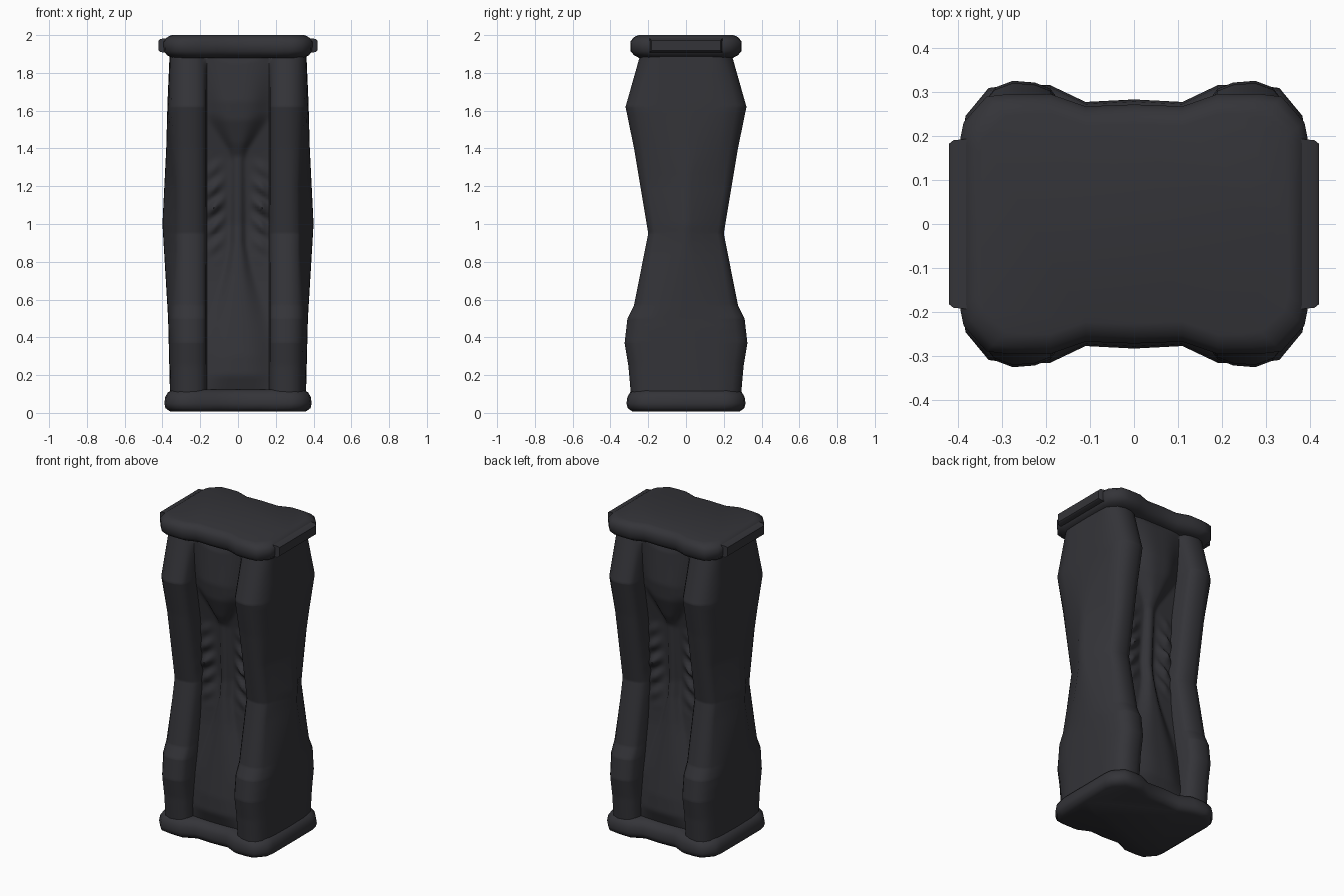
import bpy
import bmesh
import math

if "Cube" in bpy.data.objects:
    bpy.data.objects.remove(bpy.data.objects["Cube"], do_unlink=True)

mat = bpy.data.materials.new("charcoal stone")
mat.use_nodes = True
colour = (0.034, 0.034, 0.040, 1)
mat.diffuse_color = colour
bsdf = mat.node_tree.nodes["Principled BSDF"]
bsdf.inputs["Base Color"].default_value = colour
bsdf.inputs["Roughness"].default_value = 0.8


def lerp_at(table, t):
    """Linear lookup in a short list of (position, value) pairs."""
    if t <= table[0][0]:
        return table[0][1]
    for (a, va), (b, vb) in zip(table, table[1:]):
        if t <= b:
            return va + (vb - va) * (t - a) / (b - a)
    return table[-1][1]


def loft(name, rings, angle=40):
    """Skin a stack of equal-length closed rings and cap both ends."""
    bm = bmesh.new()
    rows = [[bm.verts.new(p) for p in ring] for ring in rings]
    n = len(rows[0])
    for low, high in zip(rows, rows[1:]):
        for i in range(n):
            j = (i + 1) % n
            bm.faces.new((low[i], low[j], high[j], high[i]))
    bm.faces.new(rows[0])
    bm.faces.new(rows[-1])
    bmesh.ops.recalc_face_normals(bm, faces=bm.faces)
    me = bpy.data.meshes.new(name)
    bm.to_mesh(me)
    bm.free()
    ob = bpy.data.objects.new(name, me)
    bpy.context.collection.objects.link(ob)
    me.materials.append(mat)
    bpy.ops.object.select_all(action="DESELECT")
    ob.select_set(True)
    bpy.context.view_layer.objects.active = ob
    bpy.ops.object.shade_smooth_by_angle(angle=math.radians(angle))
    return ob


def mirrored_ring(quarter, z):
    """Quarter outline runs from the side (y = 0) to the middle (x = 0)."""
    half = quarter + [(-x, y) for x, y in reversed(quarter[:-1])]
    ring = half + [(-x, -y) for x, y in half[1:-1]]
    return [(x, y, z) for x, y in ring]


# Profiles along the height
DEPTH = [(0.08, 0.29), (0.25, 0.305), (0.37, 0.325), (0.5, 0.31), (0.57, 0.275),
         (0.95, 0.20), (1.4, 0.275), (1.62, 0.32), (1.85, 0.255), (1.92, 0.235)]
SIDE = [(0.1, 0.36), (0.5, 0.37), (1.0, 0.40), (1.4, 0.38), (1.65, 0.373), (1.9, 0.362)]
CORNER = [(0.1, 0.352), (0.5, 0.357), (0.85, 0.34), (1.2, 0.34), (1.6, 0.365), (1.9, 0.355)]
RIDGE = [(0.1, 0.17), (0.45, 0.19), (0.9, 0.035), (1.25, 0.035), (1.4, 0.09), (1.7, 0.16)]
# Recessed panel, the bulb standing out of it, and the bulb's half width
PANEL = [(0.1, 0.21), (0.4, 0.19), (0.7, 0.145), (1.0, 0.115), (1.35, 0.14),
         (1.55, 0.175), (1.9, 0.2)]
BULB = [(0.1, 0.215), (0.2, 0.25), (0.3, 0.245), (0.5, 0.215), (0.73, 0.18),
        (1.0, 0.145), (1.36, 0.16), (1.43, 0.195), (1.55, 0.235), (1.65, 0.245), (1.9, 0.22)]
WIDTH = [(0.15, 0.24), (0.45, 0.18), (0.75, 0.08), (0.9, 0.045), (1.34, 0.04),
         (1.4, 0.06), (1.58, 0.19), (1.9, 0.24)]
EDGE = 0.165


def panel_depth(x, z):
    """Recessed panel with a raised bulb, a narrow neck and slanted folds."""
    back, front = lerp_at(PANEL, z), lerp_at(BULB, z)
    reach = min(1, x / lerp_at(WIDTH, z))
    bulge = 0.5 + 0.5 * math.cos(math.pi * reach ** 1.5)
    y = back + (front - back) * bulge
    fold = max(0, 1 - abs(z - 1.08) / 0.3) * max(0, 1 - abs(x - 0.125) / 0.065)
    return y + 0.022 * fold * (1 + math.sin((z + 0.7 * x) * 60))


def body_ring(z):
    d, s, c, r = (lerp_at(t, z) for t in (DEPTH, SIDE, CORNER, RIDGE))
    quarter = [(s, 0), (s - 0.002, r * 0.85), (c + 0.003, max(r * 1.08, d * 0.62)),
               (c - 0.012, d * 0.83), (0.315, d - 0.015), (0.275, d),
               (0.225, d - 0.004), (0.19, d - 0.018), (0.172, d - 0.042)]
    steps = 14
    for i in range(steps + 1):
        x = EDGE * (1 - i / steps)
        quarter.append((x, min(panel_depth(x, z), d - 0.03)))
    return mirrored_ring(quarter, z)


# Pillar body: four corner posts, ridged sides and recessed hourglass panels
levels = sorted({round(0.08 + 0.016 * i, 3) for i in range(115)}
                | {0.37, 0.5, 0.57, 0.95, 1.62, 1.85})
loft("hourglass_body", [body_ring(z) for z in levels], 50)


# Capstone and base: rounded slabs with waisted long sides
def slab(name, half_x, half_y, dent, layers):
    rings = []
    for z, inset in layers:
        hx, hy = half_x - inset, half_y - inset
        quarter = [(hx, 0), (hx, hy * 0.64), (hx - 0.008, hy * 0.78),
                   (hx - 0.06, hy * 0.98), (hx - 0.11, hy),
                   (0.19, hy), (0.11, hy - dent), (0, hy - dent * 0.85)]
        rings.append(mirrored_ring(quarter, z))
    return loft(name, rings, 60)


slab("base_slab", 0.39, 0.315, 0.038,
     [(0.008, 0.03), (0.025, 0.006), (0.05, 0), (0.085, 0.005),
      (0.11, 0.02), (0.125, 0.05)])
slab("cap_slab", 0.395, 0.295, 0.028,
     [(1.88, 0.045), (1.893, 0.02), (1.915, 0.002), (1.965, 0),
      (1.985, 0.015), (1.995, 0.03), (2.0, 0.045)])

# Raised blocks on the short ends of the capstone
for side, label in ((1, "left"), (-1, "right")):
    rings = []
    for x, grow in ((0.36, 0.005), (0.41, 0), (0.42, -0.008)):
        y, low, high = 0.19 + grow, 1.91 - grow, 1.98 + grow
        rings.append([(side * x, -y, low), (side * x, y, low),
                      (side * x, y, high), (side * x, -y, high)])
    loft(label + "_cap_block", rings)
